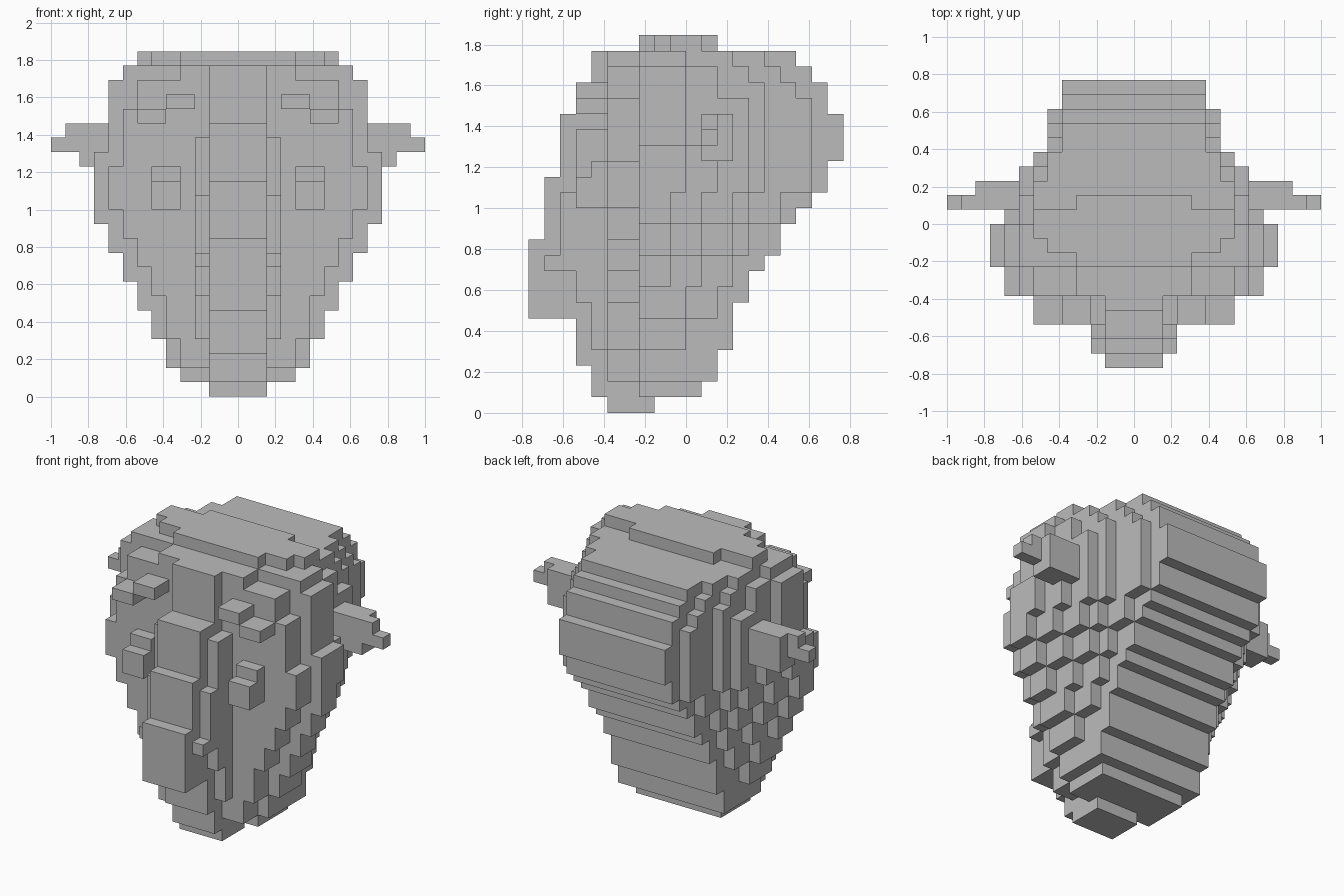
import bpy
import bmesh

V = 1 / 13  # edge of one block

cube = bpy.data.objects.get("Cube")
if cube:
    bpy.data.objects.remove(cube, do_unlink=True)

stone = bpy.data.materials.new("plain_grey")
stone.use_nodes = True
GREY = (0.5, 0.5, 0.5, 1)
stone.diffuse_color = GREY
stone.node_tree.nodes["Principled BSDF"].inputs["Base Color"].default_value = GREY


def add_part(name, boxes, mirror=False):
    """Blocks given as (x0, x1, y0, y1, z0, z1) in block units."""
    bm = bmesh.new()
    for x0, x1, y0, y1, z0, z1 in boxes:
        spans = [(x0, x1), (-x1, -x0)] if mirror else [(x0, x1)]
        for a, b in spans:
            made = bmesh.ops.create_cube(bm, size=1)["verts"]
            for v in made:
                v.co = ((b if v.co.x > 0 else a) * V,
                        (y1 if v.co.y > 0 else y0) * V,
                        (z1 if v.co.z > 0 else z0) * V)
    mesh = bpy.data.meshes.new(name)
    bm.to_mesh(mesh)
    bm.free()
    mesh.materials.append(stone)
    obj = bpy.data.objects.new(name, mesh)
    bpy.context.collection.objects.link(obj)


def layers(half, front, steps):
    """Full-width slabs from steps of (bottom, top, back)."""
    return [(-half, half, front, back, z0, z1) for z0, z1, back in steps]


# Skull core with the stepped back of the head
add_part("skull_core", layers(5, -3, [
    (2, 4, 2), (4, 7, 3), (7, 9, 4), (9, 10, 5), (10, 12, 6), (12, 13, 7),
    (13, 14, 8), (14, 16, 9), (16, 19, 10), (19, 21, 9), (21, 22, 8), (22, 23, 7)]))
add_part("neck_base", [(-4, 4, -3, 1, 1, 2)])

# Side shells, each one block wider than the last
shells = {
    6: [(4, 6, 0), (6, 8, 2), (8, 10, 3), (10, 12, 4), (12, 14, 6),
        (14, 20, 8), (20, 21, 7), (21, 22, 6), (22, 23, 5)],
    7: [(6, 8, 0), (8, 10, 1), (10, 12, 3), (12, 14, 4), (14, 21, 5), (21, 22, 4), (22, 23, 3)],
    8: [(8, 10, -1), (10, 12, 1), (12, 14, 3), (14, 20, 4), (20, 22, 2), (22, 23, 0)],
    9: [(10, 12, -1), (12, 14, 1), (14, 17, 2), (17, 22, 0)],
    10: [(12, 14, -1), (14, 17, 0)],
}
for half, steps in shells.items():
    add_part(f"side_shell_{half}", layers(half, -3, steps))

# Crown slab
add_part("crown", [(-4, 4, -3, 2, 23, 24), (-6, 6, -2, 1, 23, 24), (-7, 7, -1, 1, 23, 24)])

# Flat face plate tapering to the jaw
add_part("face_plate", [(-h, h, -5, -3, z0, z1) for h, z0, z1 in [
    (4, 2, 4), (5, 4, 7), (6, 7, 9), (7, 9, 11), (8, 11, 20), (9, 13, 16),
    (7, 20, 22), (4, 22, 23)]])

# Central ridge: chin, mouth, nose and forehead
add_part("nose_ridge", [(-2, 2, y, -2, z0, z1) for y, z0, z1 in [
    (-5, 0, 1), (-6, 1, 3), (-7, 3, 6), (-10, 6, 11), (-9, 11, 15), (-8, 15, 19),
    (-6, 19, 23)]])

# Narrow strips beside the nose, with nostrils
add_part("nose_sides", [(2, 3, y, -5, z0, z1) for y, z0, z1 in [
    (-6, 4, 7), (-7, 7, 9), (-9, 9, 10), (-8, 10, 14), (-7, 14, 18)]], mirror=True)

# Eyes and brows
add_part("eyes", [(4, 6, -7, -5, 13, 15), (4, 6, -6, -5, 15, 16)], mirror=True)
add_part("brows", [(3, 5, -7, -5, 20, 21), (5, 7, -7, -5, 19, 20)], mirror=True)

# Ears
add_part("ears", [(7, 11, 1, 3, 16, 19), (7, 9, 1, 2, 15, 16),
                  (11, 13, 1, 2, 17, 18), (11, 12, 1, 2, 18, 19)], mirror=True)
